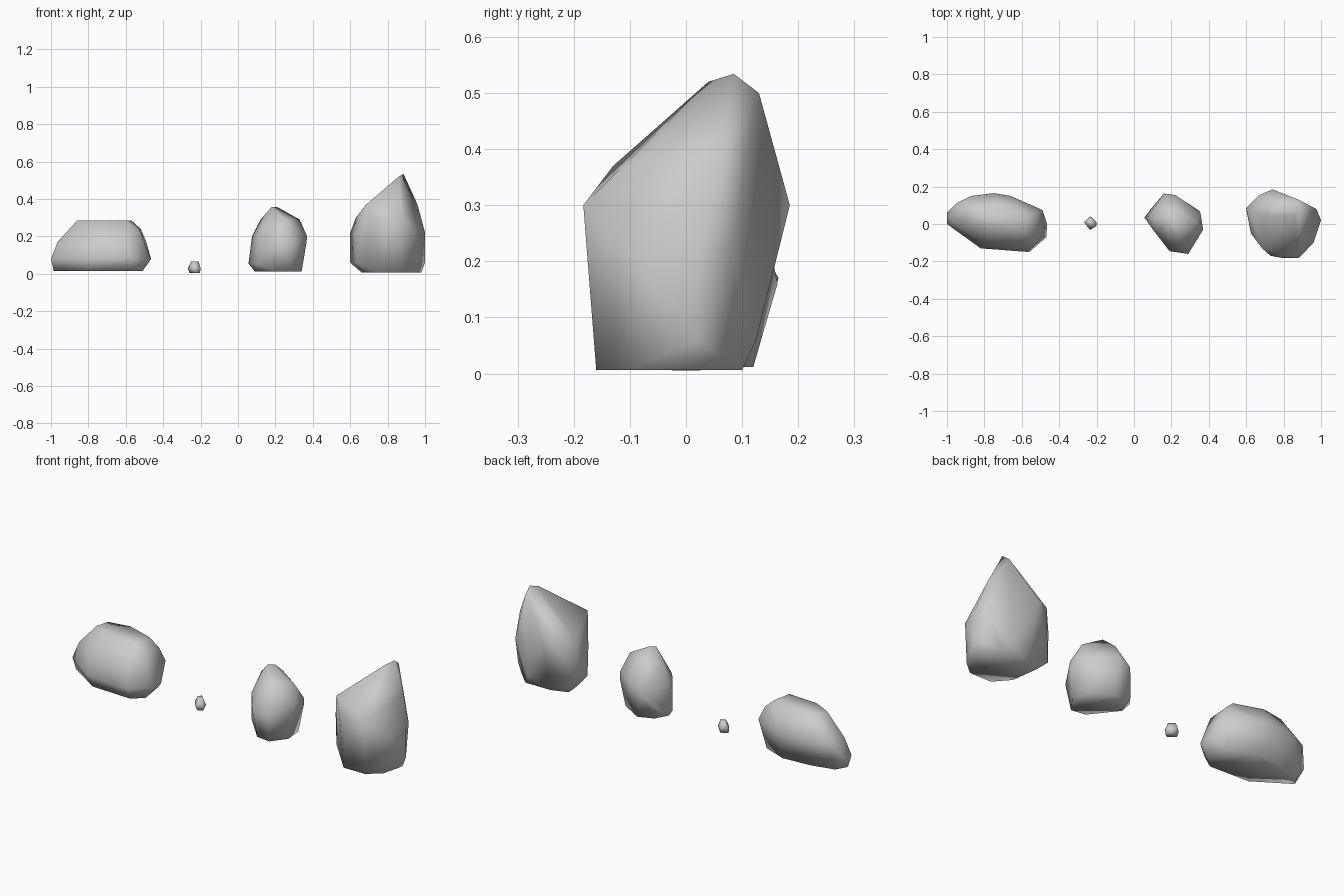
import bpy, bmesh


def rock(name, points):
    """Wrap a convex, smooth-shaded stone around a few corner points."""
    bm = bmesh.new()
    for p in points:
        bm.verts.new(p)
    bmesh.ops.convex_hull(bm, input=bm.verts[:])
    loose = [v for v in bm.verts if not v.link_faces]
    bmesh.ops.delete(bm, geom=loose, context='VERTS')
    bmesh.ops.recalc_face_normals(bm, faces=bm.faces[:])
    for f in bm.faces:
        f.smooth = True
    mesh = bpy.data.meshes.new(name)
    bm.to_mesh(mesh)
    bm.free()
    obj = bpy.data.objects.new(name, mesh)
    bpy.context.collection.objects.link(obj)
    return obj


def ring(z, *outline):
    return [(x, y, z) for x, y in outline]


# Long flat-topped boulder
rock("long_rock",
     ring(0.015, (-0.985, 0.01), (-0.95, 0.07), (-0.82, 0.1), (-0.66, 0.11), (-0.53, 0.06),
          (-0.51, -0.07), (-0.57, -0.12), (-0.8, -0.11))
     + ring(0.08, (-1, 0.0), (-1, 0.06), (-0.465, 0.0), (-0.468, -0.07), (-0.56, -0.15),
            (-0.63, -0.145), (-0.82, -0.13))
     + ring(0.17, (-0.965, 0.01), (-0.95, 0.11), (-0.87, 0.15), (-0.75, 0.165), (-0.66, 0.15),
            (-0.49, 0.075), (-0.6, -0.13), (-0.8, -0.11))
     + ring(0.24, (-0.52, 0.06), (-0.53, -0.07))
     + ring(0.285, (-0.86, 0.01), (-0.84, 0.08), (-0.72, 0.1), (-0.57, 0.05),
            (-0.59, -0.05), (-0.76, -0.04)))

# Small pebble
rock("pebble",
     ring(0.005, (-0.26, 0.005), (-0.225, -0.025), (-0.203, -0.01), (-0.225, 0.025))
     + ring(0.03, (-0.268, 0.01), (-0.235, -0.032), (-0.2, -0.01), (-0.2, 0.01), (-0.235, 0.042))
     + ring(0.065, (-0.25, 0.01), (-0.235, -0.01), (-0.21, 0.0), (-0.235, 0.025)))

# Medium upright rock
rock("medium_rock",
     ring(0.012, (0.09, 0.02), (0.2, -0.12), (0.28, -0.13), (0.34, -0.05), (0.33, 0.05),
          (0.21, 0.12), (0.13, 0.09))
     + ring(0.055, (0.056, 0.035), (0.105, -0.035), (0.09, 0.08))
     + ring(0.16, (0.19, -0.145), (0.29, -0.16), (0.365, -0.03), (0.35, 0.07), (0.16, 0.163))
     + ring(0.2, (0.075, 0.04), (0.37, -0.03), (0.355, 0.06), (0.22, 0.155), (0.11, -0.04))
     + ring(0.29, (0.12, 0.03), (0.33, 0.01), (0.25, -0.1), (0.2, 0.1))
     + ring(0.357, (0.18, 0.0), (0.21, 0.02)))

# Tall pointed rock
rock("tall_rock",
     ring(0.006, (0.66, 0.07), (0.68, -0.08), (0.75, -0.16), (0.88, -0.16), (0.95, -0.1),
          (0.98, 0.02), (0.9, 0.1), (0.75, 0.1))
     + ring(0.06, (0.6, 0.08), (0.63, -0.05), (1.0, 0.02), (0.87, 0.125))
     + ring(0.22, (0.6, 0.085), (0.625, -0.05), (0.96, -0.1), (1.0, 0.02), (0.975, 0.08))
     + ring(0.3, (0.73, -0.17), (0.8, -0.183), (0.88, -0.183), (0.74, 0.185), (0.67, 0.155),
            (0.63, 0.06))
     + ring(0.37, (0.685, -0.13), (0.96, 0.06))
     + [(0.86, 0.04, 0.52), (0.885, 0.085, 0.534), (0.88, 0.13, 0.5)])
